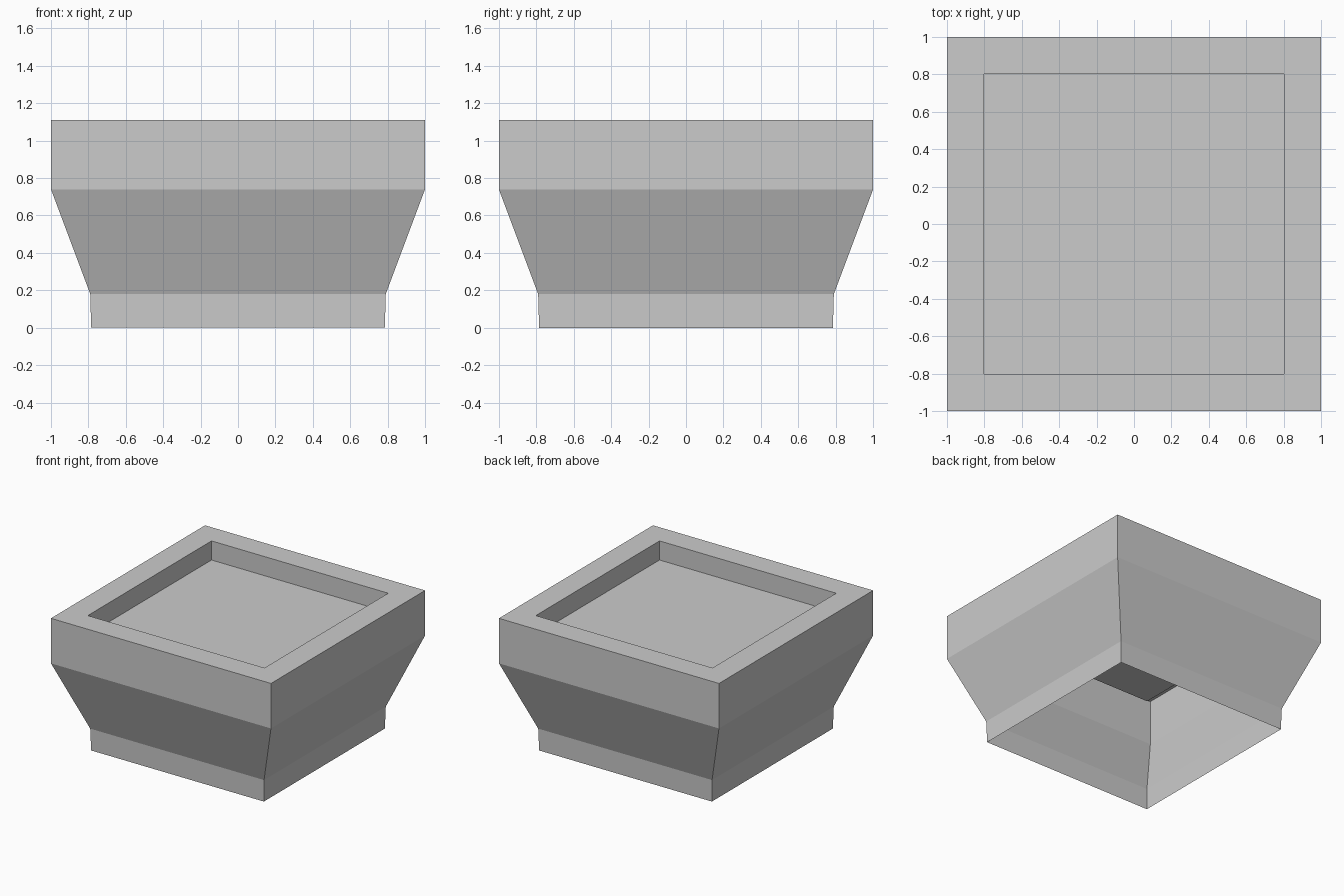
import bpy
import bmesh

cube = bpy.data.objects.get("Cube")
if cube:
    bpy.data.objects.remove(cube, do_unlink=True)

# Single pale grey material
stone = bpy.data.materials.new("pale grey stone")
stone.use_nodes = True
colour = (0.6, 0.6, 0.6, 1)
stone.diffuse_color = colour
stone.node_tree.nodes["Principled BSDF"].inputs["Base Color"].default_value = colour


def square_ring(bm, half, z):
    corners = ((-1, -1), (1, -1), (1, 1), (-1, 1))
    return [bm.verts.new((x * half, y * half, z)) for x, y in corners]


def square_shell(name, profile, capped=False):
    """Skin square rings along a (half width, height) profile, listed outside upward."""
    bm = bmesh.new()
    rings = [square_ring(bm, half, z) for half, z in profile]
    for low, high in zip(rings, rings[1:]):
        for i in range(4):
            j = (i + 1) % 4
            bm.faces.new((low[i], low[j], high[j], high[i]))
    if capped:
        bm.faces.new(rings[-1])
    mesh = bpy.data.meshes.new(name)
    bm.to_mesh(mesh)
    bm.free()
    mesh.materials.append(stone)
    obj = bpy.data.objects.new(name, mesh)
    bpy.context.collection.objects.link(obj)
    return obj


# Thin outer wall, open underneath: foot, flared body, upright collar
square_shell("planter_wall", [(0.785, 0), (0.79, 0.18), (1, 0.74), (1, 1.11)])

# Flat rim, recess sides and recessed floor
square_shell("rim_and_recess", [(1, 1.11), (0.803, 1.11), (0.803, 0.953)], capped=True)
